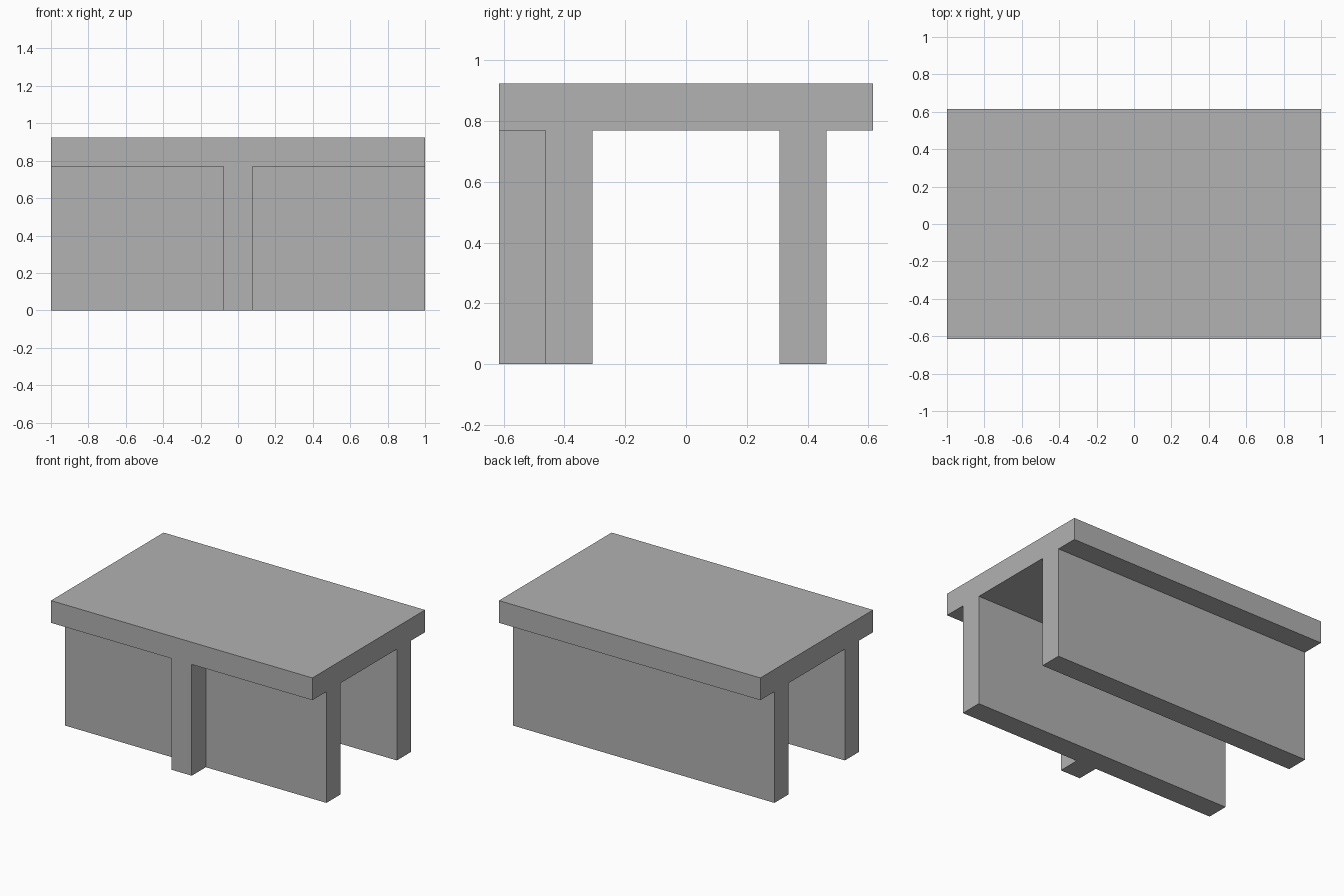
import bpy
import bmesh

default = bpy.data.objects.get("Cube")
if default:
    bpy.data.objects.remove(default, do_unlink=True)

U = 2 / 13                       # module: thickness of walls, post and top
HALF_DEPTH, UNDER, TOP = 4 * U, 5 * U, 6 * U

grey = bpy.data.materials.new("plain grey")
grey.use_nodes = True
colour = (0.445, 0.445, 0.445, 1)
grey.diffuse_color = colour
grey.node_tree.nodes["Principled BSDF"].inputs["Base Color"].default_value = colour


def extrude_profile(name, points, half_width):
    """Extrude a (y, z) outline along x, centred on x = 0."""
    bm = bmesh.new()
    face = bm.faces.new([bm.verts.new((-half_width, y, z)) for y, z in points])
    moved = bmesh.ops.extrude_face_region(bm, geom=[face])["geom"]
    verts = [v for v in moved if isinstance(v, bmesh.types.BMVert)]
    bmesh.ops.translate(bm, verts=verts, vec=(2 * half_width, 0, 0))
    bmesh.ops.recalc_face_normals(bm, faces=bm.faces[:])
    mesh = bpy.data.meshes.new(name)
    bm.to_mesh(mesh)
    bm.free()
    mesh.materials.append(grey)
    obj = bpy.data.objects.new(name, mesh)
    bpy.context.collection.objects.link(obj)
    return obj


# Top slab and two long walls as one outline, mirrored front to back
half = [(2 * U, UNDER), (2 * U, 0), (3 * U, 0), (3 * U, UNDER),
        (HALF_DEPTH, UNDER), (HALF_DEPTH, TOP)]
outline = half + [(-y, z) for y, z in reversed(half)]
body = extrude_profile("top_and_walls", outline, 1)

# Front post, flush with the slab edge and sunk into the wall and slab
post = extrude_profile("front_post", [
    (-HALF_DEPTH, 0), (-2.5 * U, 0), (-2.5 * U, 5.5 * U), (-HALF_DEPTH, 5.5 * U)], U / 2)

# Fuse the post into the body so no seams or inner faces remain
union = body.modifiers.new("join post", 'BOOLEAN')
union.operation = 'UNION'
union.solver = 'EXACT'
union.object = post
bpy.context.view_layer.objects.active = body
bpy.ops.object.modifier_apply(modifier=union.name)
bpy.data.objects.remove(post, do_unlink=True)
